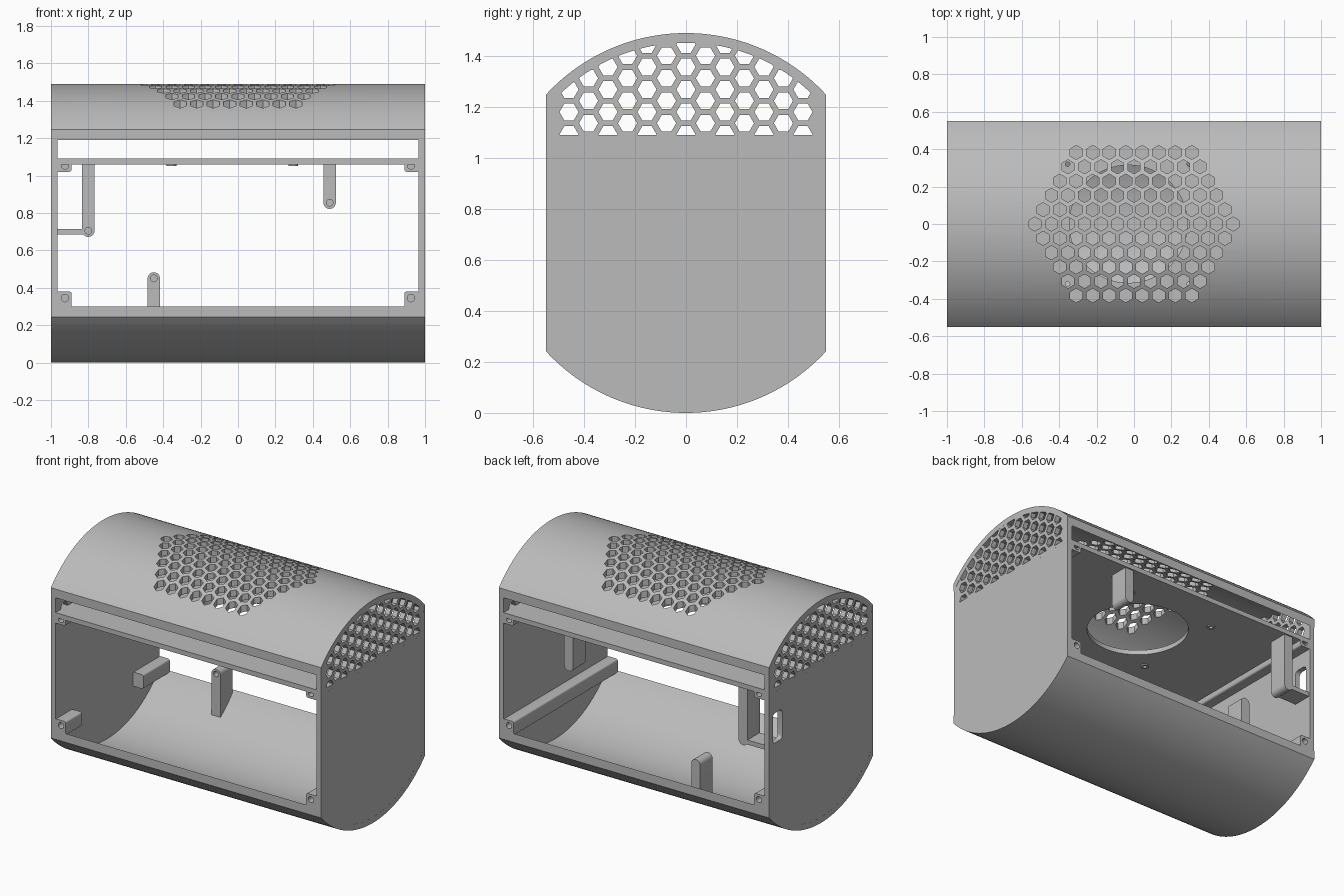
import bpy, bmesh
from math import sin, cos, pi, sqrt, asin
from mathutils import Vector

if "Cube" in bpy.data.objects:
    bpy.data.objects.remove(bpy.data.objects["Cube"])

grey = bpy.data.materials.new("light_grey_plastic")
grey.use_nodes = True
COLOUR = (0.5, 0.5, 0.5, 1)
grey.diffuse_color = COLOUR
grey.node_tree.nodes["Principled BSDF"].inputs["Base Color"].default_value = COLOUR

MID = 0.745      # radius of the barrel and height of its axis
INNER = 0.707    # inside radius of the barrel
DEPTH = 0.55     # half depth, where front and back are sliced flat
WALL = 0.965     # inside face of the end walls
SHELF_LOW, SHELF_TOP = 1.058, 1.09
PITCH = 0.0883   # honeycomb spacing
HEX = 0.0375     # honeycomb cell radius


def place(axis, a, b, t):
    """Point on a plane across an axis: x uses (y, z), y uses (x, z), z uses (x, y)."""
    return Vector({"x": (t, a, b), "y": (a, t, b), "z": (a, b, t)}[axis])


def prisms(name, axis, profiles, low, high):
    """One object made of closed profiles extruded along an axis."""
    bm = bmesh.new()
    for profile in profiles:
        ends = [[bm.verts.new(place(axis, a, b, t)) for a, b in profile] for t in (low, high)]
        bm.faces.new(ends[0])
        bm.faces.new(ends[1])
        n = len(profile)
        for i in range(n):
            j = (i + 1) % n
            bm.faces.new((ends[0][i], ends[0][j], ends[1][j], ends[1][i]))
    bmesh.ops.recalc_face_normals(bm, faces=bm.faces)
    mesh = bpy.data.meshes.new(name)
    bm.to_mesh(mesh)
    bm.free()
    mesh.materials.append(grey)
    obj = bpy.data.objects.new(name, mesh)
    bpy.context.collection.objects.link(obj)
    return obj


def combine(obj, tool, operation="DIFFERENCE"):
    mod = obj.modifiers.new("combine", "BOOLEAN")
    mod.operation, mod.solver, mod.object = operation, "EXACT", tool
    bpy.context.view_layer.objects.active = obj
    bpy.ops.object.modifier_apply(modifier=mod.name)
    bpy.data.objects.remove(tool)


def ring(a, b, r, n=32, turn=0.0):
    return [(a + r * cos(turn + 2 * pi * i / n), b + r * sin(turn + 2 * pi * i / n)) for i in range(n)]


def rect(a0, a1, b0, b1):
    return [(a0, b0), (a1, b0), (a1, b1), (a0, b1)]


def rounded(a0, a1, b0, b1, r, n=6):
    pts = []
    corners = [(a1 - r, b1 - r), (a0 + r, b1 - r), (a0 + r, b0 + r), (a1 - r, b0 + r)]
    for q, (a, b) in enumerate(corners):
        pts += [(a + r * cos((q + i / n) * pi / 2), b + r * sin((q + i / n) * pi / 2)) for i in range(n + 1)]
    return pts


def arc(r, side, n=64):
    """Arc of the barrel from front to back, above (side 1) or below (side -1) the axis."""
    half = asin(DEPTH / r)
    angles = [-half + 2 * half * i / n for i in range(n + 1)]
    return [(r * sin(t), MID + side * r * cos(t)) for t in angles]


def section(r):
    return arc(r, 1) + arc(r, -1)[::-1]


# Curved roof and floor
roof = prisms("roof", "x", [arc(MID, 1) + arc(INNER, 1)[::-1]], -1, 1)
floor = prisms("floor", "x", [arc(MID, -1) + arc(INNER, -1)[::-1]], -1, 1)

# Hexagonal field of vents in the roof
cells = []
for row in range(-5, 6):
    count = 13 - abs(row)
    for i in range(count):
        cells.append(ring((i - (count - 1) / 2) * PITCH, row * PITCH * sqrt(3) / 2, HEX, 6, pi / 2))
combine(roof, prisms("roof_vents", "z", cells, 1.2, 1.6))

# End walls, with honeycomb above the shelf
cells = []
for col in range(-6, 7):
    for step in range(5):
        y = col * PITCH * sqrt(3) / 2
        z = 1.092 + PITCH * (step + (col % 2) / 2)
        if sqrt(y * y + (z - MID) ** 2) < 0.735:
            cells.append(ring(y, z, HEX, 6))
for name, sign in (("left_wall", 1), ("right_wall", -1)):
    low, high = sorted((sign * WALL, sign * 0.9995))
    wall = prisms(name, "x", [section(0.72)], low, high)
    combine(wall, prisms("wall_vents", "x", cells, low - 0.1, high + 0.1))
    if sign < 0:
        combine(wall, prisms("port", "x", [rounded(0.41, 0.51, 0.72, 0.92, 0.025)], low - 0.1, high + 0.1))
    wall.name = name

# Shelf with a round speaker opening and screw bosses
FAN_X, FAN_HOLE = -0.03, 0.315
spots = [(FAN_X + sx * 0.325, sy * 0.32) for sx in (-1, 1) for sy in (-1, 1)]
shelf = prisms("shelf", "z", [rect(-0.999, 0.999, -DEPTH, DEPTH)], SHELF_LOW, SHELF_TOP)
holes = [ring(FAN_X, 0, FAN_HOLE, 64)] + [ring(x, y, 0.012, 16) for x, y in spots]
combine(shelf, prisms("shelf_holes", "z", holes, 1, 1.2))
bosses = prisms("shelf_bosses", "z", [ring(x, y, 0.026, 24) for x, y in spots], 1.05, SHELF_LOW + 0.002)
combine(bosses, prisms("boss_holes", "z", [ring(x, y, 0.012, 16) for x, y in spots], 1, 1.2))


# Corner screw posts running front to back along the end walls
def post(name, sign, z, z0, z1, low, high):
    x0, x1 = sorted((sign * 0.89, sign * 0.97))
    obj = prisms(name, "y", [rounded(x0, x1, z0, z1, 0.012, 4)], low, high)
    for end in (-DEPTH, DEPTH):
        if low <= end <= high:
            combine(obj, prisms("screw_hole", "y", [ring(sign * 0.925, z, 0.02, 20)], end - 0.14, end + 0.14))


for name, sign in (("left", 1), ("right", -1)):
    post(name + "_upper_post", sign, 1.054, 1.02, 1.089, -DEPTH, DEPTH)
post("left_lower_post", 1, 0.345, 0.285, 0.38, -DEPTH, DEPTH)
post("right_lower_front_post", -1, 0.345, 0.285, 0.38, -DEPTH, -0.38)
post("right_lower_back_post", -1, 0.345, 0.285, 0.38, 0.27, DEPTH)


# Mounting arms with a round screw end, near the back
def arm(name, x, z, root):
    side = 1 if root > z else -1
    r = 0.033
    tip = [(x + r * cos(pi * i / 16), z - side * r * sin(pi * i / 16)) for i in range(17)]
    obj = prisms(name, "y", [tip + [(x - r, root), (x + r, root)]], 0.41, 0.54)
    if side < 0:
        combine(obj, prisms("trim", "x", [section(0.73)], -0.9, 0.9), "INTERSECT")
    combine(obj, prisms("screw_hole", "y", [ring(x, z, 0.018, 20)], 0.3, 0.49))


arm("right_hanging_arm", -0.8, 0.705, 1.07)
arm("left_hanging_arm", 0.49, 0.855, 1.07)
arm("standing_arm", -0.45, 0.45, 0.1)
prisms("arm_brace", "y", [rect(-0.97, -0.825, 0.685, 0.715)], 0.41, 0.54)

# Smooth curved surfaces, crisp edges
bpy.ops.object.select_all(action="DESELECT")
for obj in bpy.context.collection.objects:
    if obj.type == "MESH":
        obj.select_set(True)
        bpy.context.view_layer.objects.active = obj
bpy.ops.object.shade_smooth_by_angle(angle=pi / 6)
